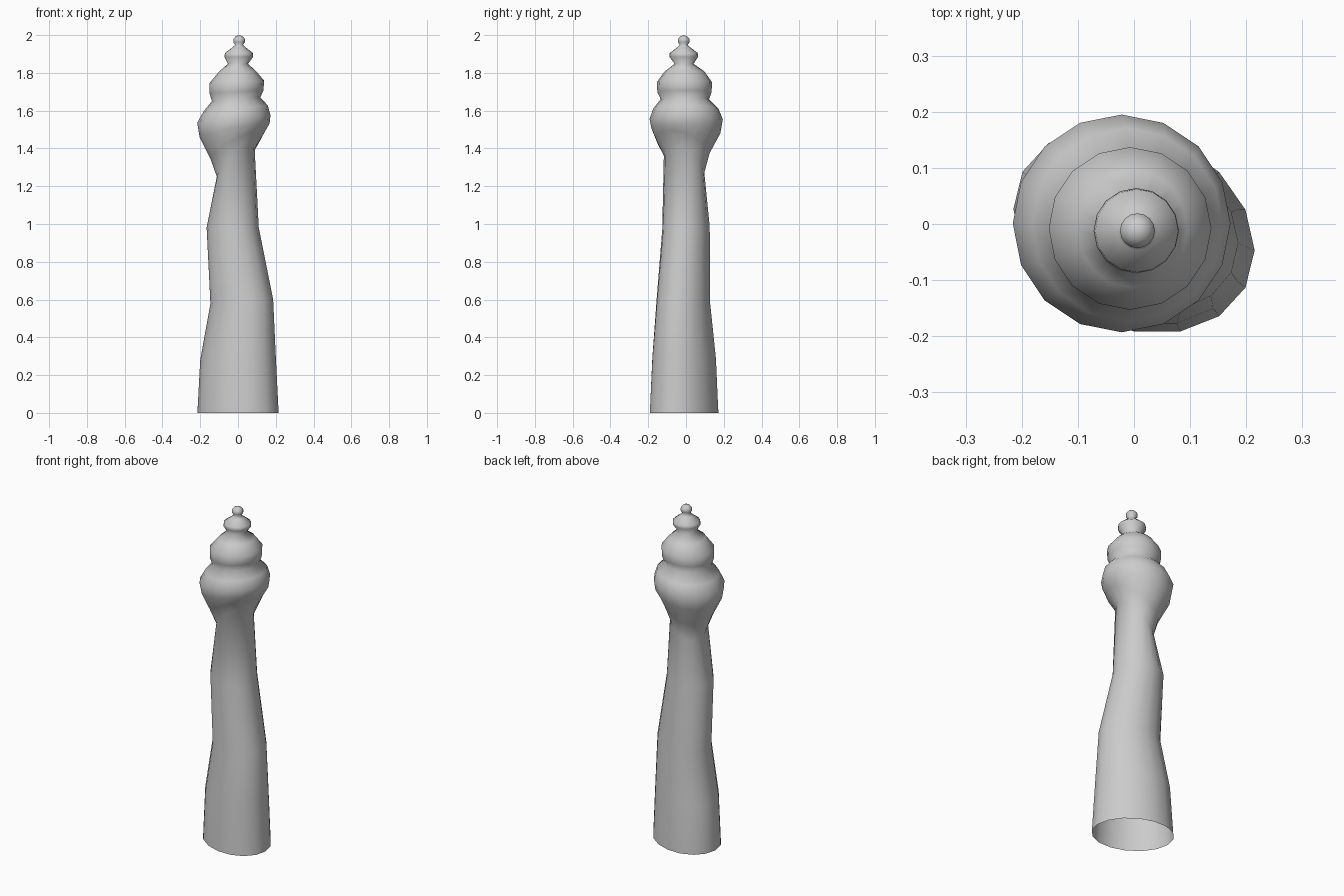
import bpy, bmesh
from math import sin, cos, tau

SIDES = 16

# ring: centre x, y, z, radius x, y, skew, z slope along x, z slope along y
SHAFT = [
    (0.00, -0.01, 0.00, 0.215, 0.185, -0.20, 0, 0),
    (0.00, -0.01, 0.29, 0.200, 0.171, -0.18, 0.05, 0),
    (0.02, -0.014, 0.59, 0.166, 0.143, -0.14, 0.06, -0.06),
    (-0.028, 0.00, 0.98, 0.138, 0.126, -0.08, 0, 0.05),
    (-0.012, -0.01, 1.325, 0.100, 0.107, 0, 0.75, -0.50),
]
CROWN = [
    (-0.002, -0.018, 1.415, 0.143, 0.143, 0, 0.50, -0.28),
    (-0.018, -0.001, 1.495, 0.185, 0.183, 0, 0.20, -0.08),
    (-0.022, 0.001, 1.555, 0.194, 0.194, 0, 0.10, 0),
    (-0.012, -0.001, 1.612, 0.170, 0.172, 0, 0.09, 0),
    (-0.010, -0.006, 1.660, 0.128, 0.128, 0, 0.08, 0),
    (-0.008, -0.008, 1.700, 0.143, 0.144, 0, 0.05, 0),
    (-0.007, -0.008, 1.752, 0.145, 0.145, 0, 0.05, 0),
    (-0.003, -0.008, 1.808, 0.098, 0.105, 0, 0.02, 0),
    (0.000, -0.010, 1.848, 0.053, 0.050, 0, 0, 0),
    (0.004, -0.012, 1.885, 0.076, 0.076, 0, 0, 0),
    (0.005, -0.012, 1.905, 0.074, 0.074, 0, 0, 0),
    (0.006, -0.012, 1.935, 0.035, 0.035, 0, 0, 0),
    (0.006, -0.012, 1.948, 0.021, 0.021, 0, 0, 0),
    (0.006, -0.012, 1.963, 0.031, 0.031, 0, 0, 0),
    (0.006, -0.012, 1.979, 0.031, 0.031, 0, 0, 0),
    (0.006, -0.012, 1.994, 0.018, 0.018, 0, 0, 0),
]


def loft(name, rings, tip=None):
    """Skin a stack of skewed, tilted rings; optionally close it with a tip."""
    bm = bmesh.new()
    loops = []
    for cx, cy, cz, rx, ry, skew, sx, sy in rings:
        loop = []
        for i in range(SIDES):
            t = tau * i / SIDES
            dx, dy = rx * cos(t), ry * sin(t + skew)
            loop.append(bm.verts.new((cx + dx, cy + dy, cz + sx * dx + sy * dy)))
        loops.append(loop)
    for low, high in zip(loops, loops[1:]):
        for i in range(SIDES):
            j = (i + 1) % SIDES
            bm.faces.new((low[i], low[j], high[j], high[i]))
    if tip:
        apex = bm.verts.new(tip)
        for i in range(SIDES):
            bm.faces.new((loops[-1][i], loops[-1][(i + 1) % SIDES], apex))
    for f in bm.faces:
        f.smooth = True
    mesh = bpy.data.meshes.new(name)
    bm.to_mesh(mesh)
    bm.free()
    obj = bpy.data.objects.new(name, mesh)
    bpy.context.collection.objects.link(obj)
    return obj


# one continuous skin: leaning shaft, open underneath, into the beaded crown
loft("spire_tower", SHAFT + CROWN, tip=(0.006, -0.012, 2.0))
